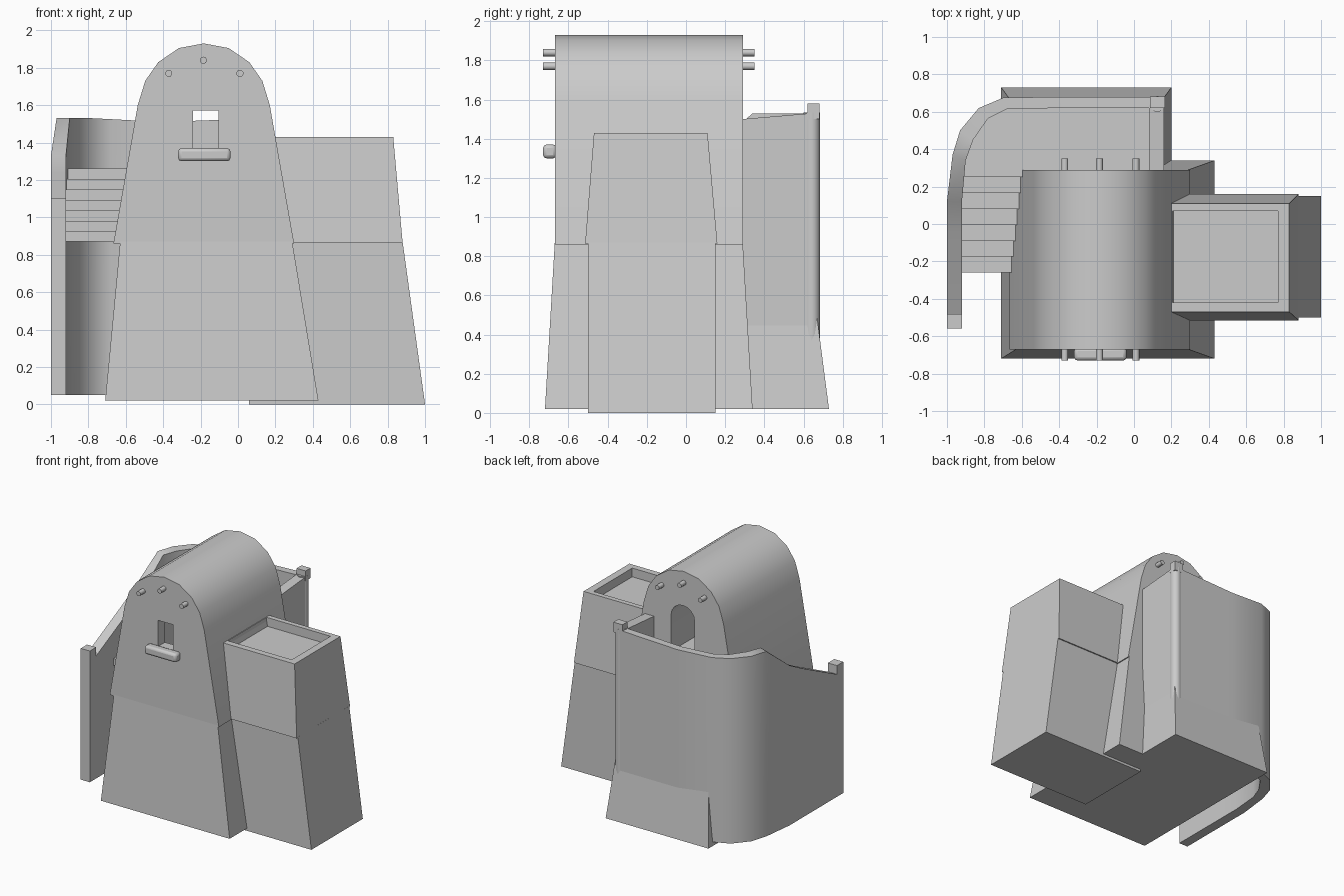
import bpy, bmesh, math
from mathutils import Vector

if "Cube" in bpy.data.objects:
    bpy.data.objects.remove(bpy.data.objects["Cube"])


def mesh_object(name, verts, faces, smooth=None):
    me = bpy.data.meshes.new(name)
    me.from_pydata(verts, [], faces)
    bm = bmesh.new()
    bm.from_mesh(me)
    bmesh.ops.recalc_face_normals(bm, faces=bm.faces)
    bm.to_mesh(me)
    bm.free()
    ob = bpy.data.objects.new(name, me)
    bpy.context.collection.objects.link(ob)
    if smooth:
        smooth_by_angle(ob, smooth)
    return ob


def activate(ob):
    bpy.ops.object.select_all(action='DESELECT')
    ob.select_set(True)
    bpy.context.view_layer.objects.active = ob


def smooth_by_angle(ob, deg):
    activate(ob)
    bpy.ops.object.shade_smooth_by_angle(angle=math.radians(deg))


def loft(name, a, b, smooth=None):
    """Solid between two matching closed outlines."""
    n = len(a)
    faces = [tuple(range(n)), tuple(range(n, 2 * n))]
    faces += [(i, (i + 1) % n, n + (i + 1) % n, n + i) for i in range(n)]
    return mesh_object(name, a + b, faces, smooth)


def rect(r, z):
    x0, x1, y0, y1 = r
    return [(x0, y0, z), (x1, y0, z), (x1, y1, z), (x0, y1, z)]


def taper(name, low, z0, high, z1):
    return loft(name, rect(low, z0), rect(high, z1))


def box(name, x0, x1, y0, y1, z0, z1):
    return taper(name, (x0, x1, y0, y1), z0, (x0, x1, y0, y1), z1)


def prism_y(name, prof, y0, y1, smooth=None):
    return loft(name, [(x, y0, z) for x, z in prof], [(x, y1, z) for x, z in prof], smooth)


def cut(ob, cutter):
    cutter.hide_render = True
    m = ob.modifiers.new("cut", 'BOOLEAN')
    m.operation = 'DIFFERENCE'
    m.solver = 'EXACT'
    m.object = cutter
    activate(ob)
    bpy.ops.object.modifier_apply(modifier=m.name)
    bpy.data.objects.remove(cutter, do_unlink=True)


# Lower storeys with battered walls
taper("tower_base", (-.71, .43, -.72, .34), .02, (-.63, .29, -.67, .29), .87)
taper("rear_base", (-.71, .20, .20, .73), .02, (-.63, .12, .20, .62), .87)
taper("side_block_base", (.06, 1.0, -.50, .15), 0, (.06, .88, -.50, .15), .87)

# Vaulted upper storey
cx = -.183
right = [(.30 - cx, .86), (.17 - cx, 1.60), (.13 - cx, 1.73), (.06 - cx, 1.83), (-.05 - cx, 1.905)]
profile = [(cx + x, z) for x, z in right] + [(cx, 1.93)]
profile += [(cx - x, z) for x, z in reversed(right)]
tower = prism_y("vaulted_tower", profile, -.67, .29)

# Front window and rear arched doorway
cut(tower, box("window_cutter", -.24, -.105, -.8, -.5, 1.36, 1.57))
arch = [(-.28, 1.26), (-.07, 1.26)]
arch += [(-.175 + .105 * math.cos(t * math.pi / 8), 1.55 + .105 * math.sin(t * math.pi / 8)) for t in range(9)]
cut(tower, prism_y("door_cutter", arch, -.58, .5))
smooth_by_angle(tower, 30)

# Rounded window sill
sill = box("window_sill", -.32, -.04, -.73, -.66, 1.30, 1.37)
bev = sill.modifiers.new("bevel", 'BEVEL')
bev.width = .018
bev.segments = 2
smooth_by_angle(sill, 40)

# Roof pegs on both gable ends
for i, (x, z) in enumerate([(-.37, 1.77), (-.185, 1.84), (.01, 1.77)]):
    for side, y in (("front", -.68), ("rear", .30)):
        bpy.ops.mesh.primitive_cylinder_add(vertices=10, radius=.019, depth=.10,
                                            location=(x, y, z), rotation=(math.pi / 2, 0, 0))
        peg = bpy.context.object
        peg.name = f"{side}_peg_{i + 1}"
        smooth_by_angle(peg, 40)

# Side block with sunken roof terrace
block = taper("side_block_terrace", (.10, .88, -.515, .16), .865, (.15, .83, -.47, .11), 1.43)
cut(block, box("terrace_cutter", .205, .77, -.42, .07, 1.36, 1.6))

# Curved parapet wall: outer x, outer y, inner x, inner y, top z
path = [(-1, -.48, -.92, -.48, 1.03), (-1, -.05, -.92, -.05, 1.24), (-1, .12, -.92, .12, 1.33),
        (-.97, .37, -.90, .34, 1.53), (-.93, .50, -.86, .45, 1.53), (-.83, .62, -.78, .565, 1.53),
        (-.70, .675, -.68, .615, 1.525), (-.40, .68, -.40, .62, 1.51), (.13, .68, .13, .62, 1.53)]
verts, faces = [], []
for ox, oy, ix, iy, z in path:
    verts += [(ox, oy, .05), (ox, oy, z), (ix, iy, z), (ix, iy, .05)]
for i in range(len(path) - 1):
    a, b = 4 * i, 4 * i + 4
    faces += [(a + k, a + (k + 1) % 4, b + (k + 1) % 4, b + k) for k in range(4)]
e = len(verts)
faces += [(0, 1, 2, 3), (e - 4, e - 3, e - 2, e - 1)]
mesh_object("parapet_wall", verts, faces, 45)

# Posts at both ends of the parapet
box("stair_post", -1, -.92, -.56, -.48, .05, 1.10)
bpy.ops.mesh.primitive_cylinder_add(vertices=16, radius=.042, depth=1.19, location=(.125, .642, .94))
bpy.context.object.name = "corner_column"
smooth_by_angle(bpy.context.object, 40)
box("corner_post_cap", .085, .165, .62, .682, 1.50, 1.58)

# End wall of the landing, top rising slightly outwards
end = [(.285, .34), (.64, .34), (.64, 1.53), (.285, 1.50)]
loft("landing_end_wall", [(.08, y, z) for y, z in end], [(.16, y, z) for y, z in end])

# Landing floor following the inside of the wall
plan = [(-.93, .25)] + [(p[2] - .01, p[3] + .01) for p in path[3:]] + [(.13, .27), (-.58, .27), (-.58, .25)]
loft("landing", [(x, y, 1.20) for x, y in plan], [(x, y, 1.26) for x, y in plan])

# Stair flight with sloping underside
n, y0, z0, dy, dz = 7, -.26, .87, .51 / 6, .39 / 7
steps = [(y0, z0)]
for i in range(n):
    y = y0 + i * dy
    steps += [(y, z0 + (i + 1) * dz), (min(y + dy, .26), z0 + (i + 1) * dz)]
steps += [(.26, 1.20), (y0 + dy, z0)]
loft("stairs", [(-.93, y, z) for y, z in steps], [(-.58, y, z) for y, z in steps])
